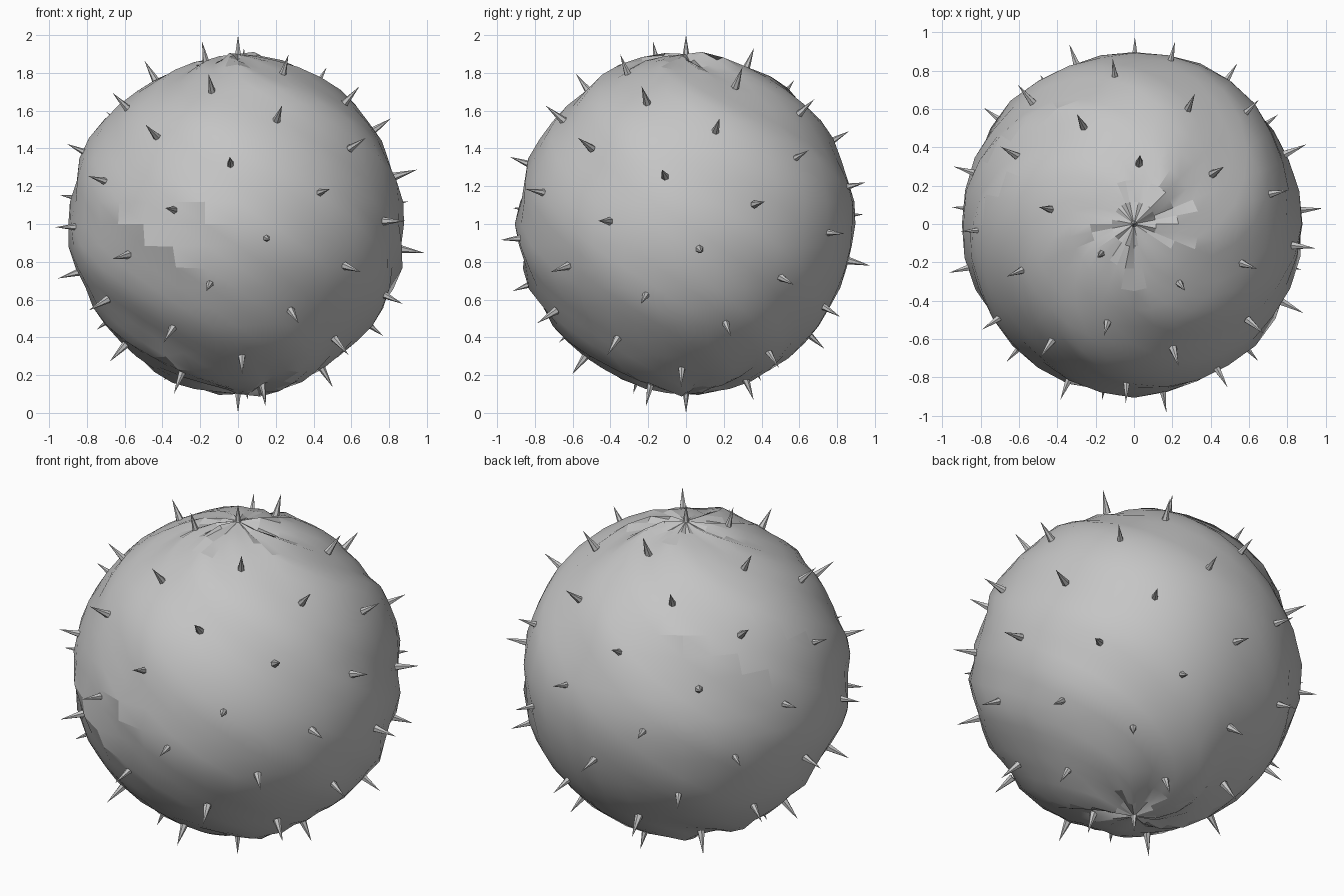
import bpy, bmesh, math
from mathutils import Vector, noise

cube = bpy.data.objects.get("Cube")
if cube:
    bpy.data.objects.remove(cube, do_unlink=True)

CENTRE = Vector((0, 0, 1))
SKIN_R = 0.885
SPIKES = 60

grey = bpy.data.materials.new("plain grey")
grey.use_nodes = True
colour = (0.56, 0.56, 0.56, 1)
grey.diffuse_color = colour
grey.node_tree.nodes["Principled BSDF"].inputs["Base Color"].default_value = colour


def add_object(name, bm):
    mesh = bpy.data.meshes.new(name)
    bm.to_mesh(mesh)
    bm.free()
    obj = bpy.data.objects.new(name, mesh)
    mesh.materials.append(grey)
    bpy.context.collection.objects.link(obj)
    return obj


def ridge(d):
    """Height of the twisted ridges in direction d."""
    lat = math.asin(max(-1, min(1, d.z)))
    if abs(lat) > 1.56:
        return 0.015
    u = math.atan2(d.y, d.x) + 1.5 * lat
    broad = noise.noise(Vector((2.3 * math.cos(u), 2.3 * math.sin(u), 1.3 * lat + 4.3)))
    fine = noise.noise(Vector((4.5 * math.cos(u), 4.5 * math.sin(u), 2.2 * lat + 11.7)))
    return 0.040 * broad + 0.022 * fine


# Wrinkled ball: a sphere pushed in and out along ridges that spiral between the poles
bm = bmesh.new()
bmesh.ops.create_uvsphere(bm, u_segments=32, v_segments=24, radius=1)
for v in bm.verts:
    d = v.co.normalized()
    v.co = CENTRE + d * (SKIN_R + ridge(d))
body = add_object("wrinkled_ball", bm)
bpy.context.view_layer.objects.active = body
body.select_set(True)
bpy.ops.object.shade_smooth_by_angle(angle=math.radians(20))
body.select_set(False)

# Spikes: small cones spread evenly by the golden angle, from pole to pole
bm = bmesh.new()
golden = math.pi * (3 - math.sqrt(5))
for i in range(SPIKES):
    z = 1 - 2 * i / (SPIKES - 1)
    r = math.sqrt(max(0, 1 - z * z))
    d = Vector((r * math.cos(-i * golden), r * math.sin(-i * golden), z))
    turn = d.to_track_quat('Z', 'Y').to_matrix().to_4x4()
    turn.translation = CENTRE + d * 0.935
    bmesh.ops.create_cone(bm, cap_ends=True, segments=6, radius1=0.022, radius2=0,
                          depth=0.13, matrix=turn)
bmesh.ops.remove_doubles(bm, verts=bm.verts, dist=0.0001)
add_object("spikes", bm)
